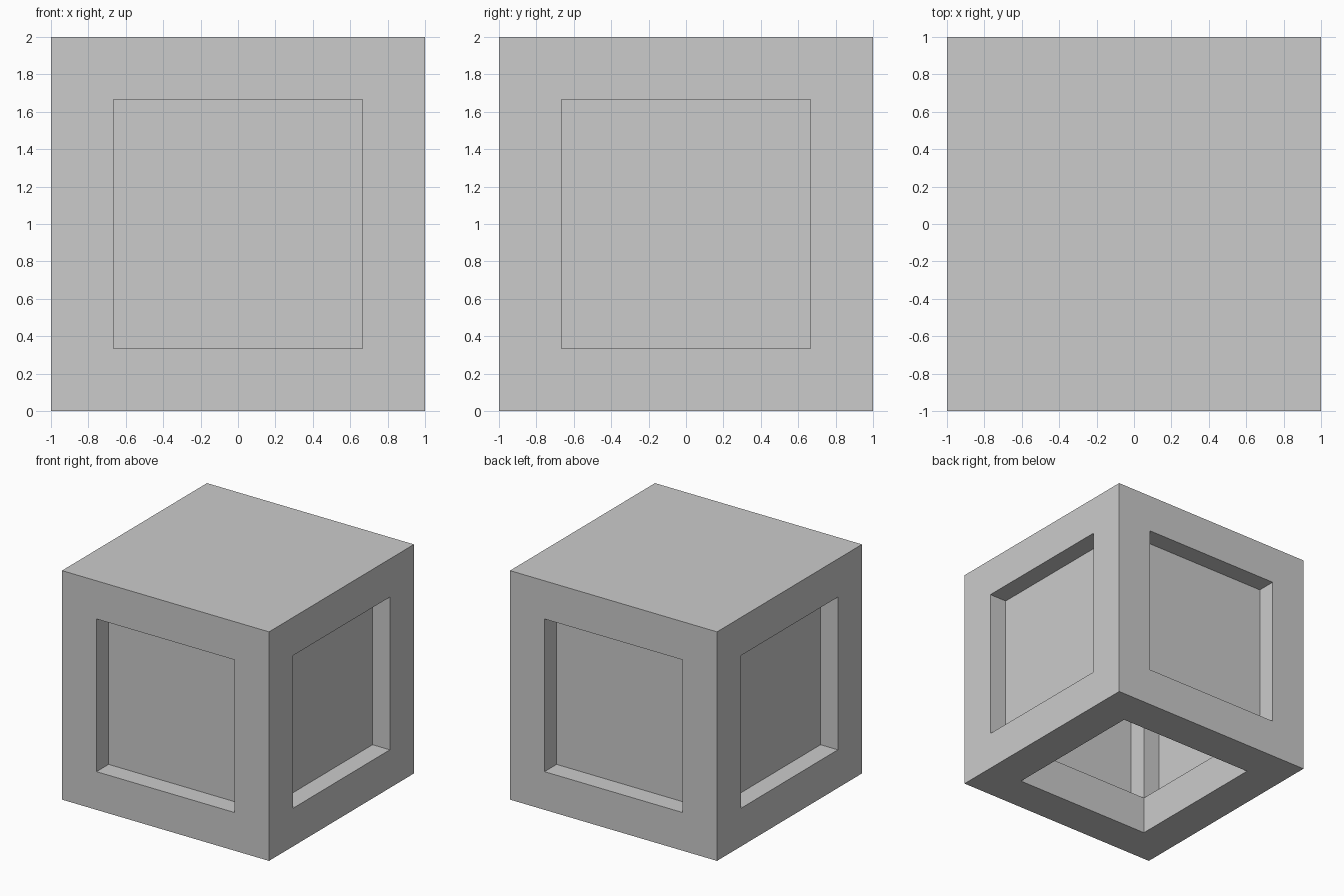
import bpy, bmesh
from math import pi
from mathutils import Matrix, Vector

if "Cube" in bpy.data.objects:
    bpy.data.objects.remove(bpy.data.objects["Cube"])

E = [-1, -2 / 3, 2 / 3, 1]          # grid lines shared by all three axes
# open cells: core, four side windows, bottom hole
OPEN = {(1, 1, 1), (0, 1, 1), (2, 1, 1), (1, 0, 1), (1, 2, 1), (1, 1, 0)}


def solid(c):
    return all(0 <= i <= 2 for i in c) and c not in OPEN


def finish(bm, name):
    mesh = bpy.data.meshes.new(name)
    bm.to_mesh(mesh)
    bm.free()
    obj = bpy.data.objects.new(name, mesh)
    bpy.context.collection.objects.link(obj)
    return obj


# Frame: closed skin around the solid cells of a 3x3x3 layout
bm = bmesh.new()
cells = [(i, j, k) for i in range(3) for j in range(3) for k in range(3)]
for c in filter(solid, cells):
    for axis in range(3):
        for side in (0, 1):
            n = list(c)
            n[axis] += 2 * side - 1
            if solid(tuple(n)):
                continue
            u, v = (axis + 1) % 3, (axis + 2) % 3
            loop = [(0, 0), (1, 0), (1, 1), (0, 1)]
            verts = []
            for a, b in (loop if side else loop[::-1]):
                p = Vector()
                p[axis], p[u], p[v] = E[c[axis] + side], E[c[u] + a], E[c[v] + b]
                p.z += 1
                verts.append(bm.verts.new(p))
            bm.faces.new(verts)
bmesh.ops.remove_doubles(bm, verts=bm.verts, dist=1e-4)
finish(bm, "frame")

# Side panels: thin sheets halfway through the frame depth
for i, name in enumerate(("front", "right", "back", "left")):
    bm = bmesh.new()
    m = (Matrix.Rotation(i * pi / 2, 4, 'Z') @ Matrix.Translation((0, -5 / 6, 1))
         @ Matrix.Rotation(pi / 2, 4, 'X'))
    bmesh.ops.create_grid(bm, x_segments=1, y_segments=1, size=2 / 3, matrix=m)
    finish(bm, name + "_panel")
